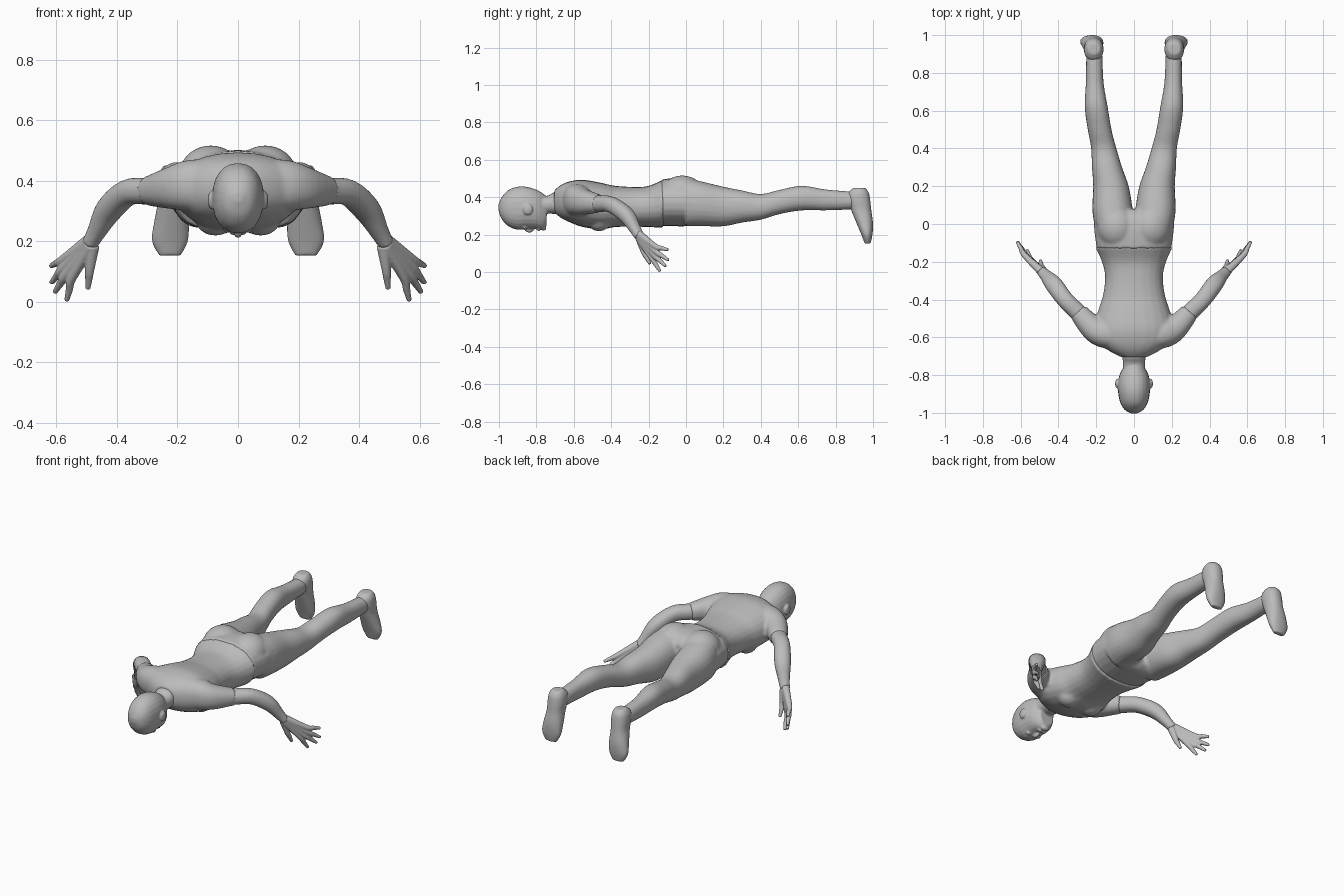
import bpy, bmesh, math
from mathutils import Vector, Matrix

if "Cube" in bpy.data.objects:
    bpy.data.objects.remove(bpy.data.objects["Cube"], do_unlink=True)

grey = bpy.data.materials.new("plain grey")
grey.use_nodes = True
grey.diffuse_color = (0.5, 0.5, 0.5, 1)
grey.node_tree.nodes["Principled BSDF"].inputs["Base Color"].default_value = (0.5, 0.5, 0.5, 1)

X, Y, Z = Vector((1, 0, 0)), Vector((0, 1, 0)), Vector((0, 0, 1))
BOTH = (1, -1)


def smooth_rows(rows, steps=4):
    """Catmull-Rom interpolation between cross-section rows."""
    pts = [Vector(r) for r in rows]
    pts = [pts[0]] + pts + [pts[-1]]
    out = []
    for p, q, r, s in zip(pts, pts[1:], pts[2:], pts[3:]):
        for i in range(steps):
            t = i / steps
            out.append(q + (r - p) * (t / 2) + (p * 2 - q * 5 + r * 4 - s) * (t * t / 2)
                       + (q * 3 - p - r * 3 + s) * (t ** 3 / 2))
    return out + [pts[-1]]


def tube(bm, rows, side, axis=None, up=Z, sides=24):
    """Loft rounded sections given as x, y, z, half width, half depth."""
    rows = smooth_rows(rows)
    centres = [Vector((r[0] * side, r[1], r[2])) for r in rows]
    rings = []
    for i, row in enumerate(rows):
        tangent = axis or centres[min(i + 1, len(rows) - 1)] - centres[max(i - 1, 0)]
        across = tangent.cross(up).normalized()
        over = across.cross(tangent).normalized()
        ring = []
        for k in range(sides):
            a = math.tau * k / sides
            c, s = math.cos(a), math.sin(a)
            c, s = (math.copysign(abs(v) ** 0.9, v) for v in (c, s))
            ring.append(bm.verts.new(centres[i] + across * (c * row[3]) + over * (s * row[4])))
        rings.append(ring)
    for lower, upper in zip(rings, rings[1:]):
        for k in range(sides):
            n = (k + 1) % sides
            bm.faces.new((lower[k], lower[n], upper[n], upper[k]))
    bm.faces.new(rings[0])
    bm.faces.new(rings[-1])


def blob(bm, centre, radii, side):
    place = Matrix.Translation((centre[0] * side, centre[1], centre[2]))
    bmesh.ops.create_uvsphere(bm, u_segments=24, v_segments=16, radius=1,
                              matrix=place @ Matrix.Diagonal((*radii, 1)))


def trunk(rows):
    """Turn y, low, high, half width into centred sections."""
    return [(0, y, (lo + hi) / 2, w, (hi - lo) / 2) for y, lo, hi, w in rows]


def build(name, centre=(), limbs=(), blobs=(), sides=BOTH, axis=None, up=Z, voxel=0.009, passes=4):
    """Fuse lofts and blobs into one smooth body part."""
    bm = bmesh.new()
    for rows in centre:
        tube(bm, rows, 1, Y)
    for side in sides:
        for rows in limbs:
            tube(bm, rows, side, axis, up)
        for place, radii in blobs:
            blob(bm, place, radii, side)
    bmesh.ops.recalc_face_normals(bm, faces=bm.faces)
    mesh = bpy.data.meshes.new(name)
    bm.to_mesh(mesh)
    bm.free()
    mesh.materials.append(grey)
    for poly in mesh.polygons:
        poly.use_smooth = True
    obj = bpy.data.objects.new(name, mesh)
    bpy.context.collection.objects.link(obj)
    fuse = obj.modifiers.new("fuse", 'REMESH')
    fuse.mode = 'VOXEL'
    fuse.voxel_size = voxel
    fuse.use_smooth_shade = True
    soften = obj.modifiers.new("soften", 'SMOOTH')
    soften.factor = 0.5
    soften.iterations = passes
    return obj


# Head, neck, ears and face
skull = trunk([(-1.003, .33, .36, .015), (-.985, .282, .4, .048), (-.95, .245, .438, .071),
               (-.9, .226, .456, .083), (-.85, .23, .455, .085), (-.8, .229, .44, .077),
               (-.765, .228, .42, .06), (-.745, .25, .4, .046)])
neck = trunk([(-.85, .3, .42, .06), (-.75, .312, .406, .058),
              (-.7, .31, .428, .062), (-.62, .31, .43, .07)])
build("head", [skull, neck], voxel=0.005, passes=3, blobs=[
    ((.089, -.845, .335), (.011, .026, .03)),      # ears
    ((.033, -.862, .238), (.016, .011, .011)),     # eyes
    ((.012, -.788, .229), (.017, .01, .01)),       # lips
    ((0, -.838, .226), (.013, .024, .016)),        # nose
    ((0, -.762, .235), (.025, .015, .014)),        # chin
])

# Shirt with short sleeves
chest = trunk([(-.705, .32, .435, .068), (-.67, .29, .465, .135), (-.62, .265, .485, .195),
               (-.55, .24, .493, .21), (-.45, .228, .476, .187), (-.38, .24, .461, .165),
               (-.28, .242, .455, .153), (-.2, .24, .46, .17), (-.12, .236, .495, .206)])
sleeve = [(.08, -.6, .385, .065, .085), (.16, -.58, .383, .075, .085),
          (.22, -.55, .375, .066, .07), (.296, -.465, .365, .05, .048)]
build("shirt", [chest], [sleeve], [((.075, -.465, .27), (.065, .06, .052))])

# Trousers: hips, buttocks and legs
hips = trunk([(-.13, .246, .496, .198), (-.08, .245, .5, .205), (-.02, .244, .5, .212),
              (.04, .248, .485, .212), (.075, .275, .45, .19)])
leg = [(.105, 0, .372, .105, .128), (.114, .08, .365, .107, .12), (.122, .2, .35, .094, .106),
       (.143, .3, .35, .08, .086), (.16, .4, .348, .067, .069), (.182, .5, .374, .063, .065),
       (.2, .62, .395, .061, .066), (.208, .75, .385, .047, .056), (.21, .9, .382, .043, .047)]
build("trousers", [hips], [leg], [((.09, -.02, .42), (.105, .115, .096))], axis=Y)

arm = [(.24, -.53, .367, .045, .043), (.3, -.465, .365, .046, .044), (.365, -.4, .36, .045, .043),
       (.425, -.32, .305, .046, .042), (.465, -.275, .235, .033, .03), (.49, -.25, .19, .027, .025)]

# Each finger: start near the wrist, knuckle and tip
fingers = [((.48, -.25, .185), (.49, -.225, .105), (.496, -.192, .042)),
           ((.488, -.25, .185), (.548, -.187, .08), (.566, -.138, .003)),
           ((.49, -.25, .19), (.566, -.173, .092), (.606, -.108, .03)),
           ((.492, -.25, .195), (.578, -.163, .11), (.617, -.093, .062)),
           ((.493, -.25, .2), (.58, -.165, .137), (.618, -.095, .118))]


def finger(start, knuckle, tip):
    middle = (Vector(knuckle) + Vector(tip)) / 2
    stations = zip((start, knuckle, middle, tip), (.022, .015, .012, .008))
    return [(*point, r, r) for point, r in stations]


shoe = [(.213, .928, .45, .032, .03), (.213, .922, .425, .047, .055), (.213, .925, .385, .052, .06),
        (.215, .937, .33, .05, .054), (.22, .956, .26, .058, .044),
        (.225, .967, .2, .06, .03), (.225, .971, .152, .036, .016)]

# Paired limbs
for label, side in (("left", 1), ("right", -1)):
    build(label + "_arm", limbs=[arm], sides=[side], voxel=0.007, passes=2)
    build(label + "_hand", limbs=[finger(*f) for f in fingers], sides=[side],
          voxel=0.004, passes=2)
    build(label + "_shoe", limbs=[shoe], sides=[side], axis=-Z, up=Y, voxel=0.007, passes=3)
